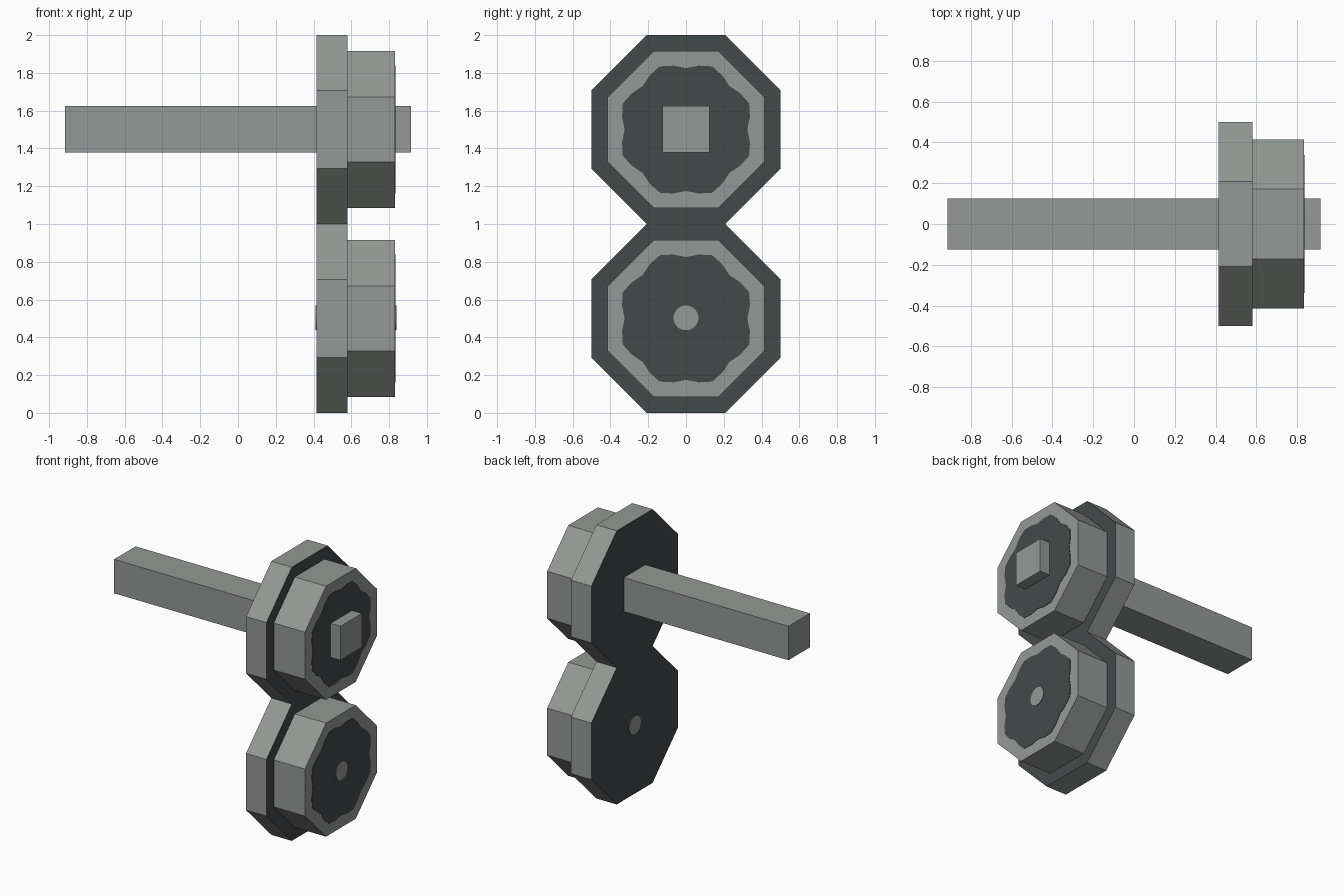
import bpy, bmesh, math

if "Cube" in bpy.data.objects:
    bpy.data.objects.remove(bpy.data.objects["Cube"])


def material(name, rgb):
    m = bpy.data.materials.new(name)
    m.diffuse_color = (*rgb, 1)
    m.use_nodes = True
    m.node_tree.nodes["Principled BSDF"].inputs["Base Color"].default_value = m.diffuse_color
    return m


grey = material("steel grey", (0.295, 0.318, 0.303))
dark = material("dark grey", (0.055, 0.066, 0.066))


def prism(name, radii, z, x0, x1, side, cap):
    """Prism along x; one radius per corner, corners spread evenly."""
    n = len(radii)
    bm = bmesh.new()
    rings = []
    for x in (x0, x1):
        ring = []
        for i, r in enumerate(radii):
            a = math.pi / 8 + math.tau * i / n
            ring.append(bm.verts.new((x, r * math.cos(a), z + r * math.sin(a))))
        rings.append(ring)
    a, b = rings
    bm.faces.new(a[::-1])
    bm.faces.new(b)
    for i in range(n):
        j = (i + 1) % n
        bm.faces.new((a[i], a[j], b[j], b[i]))
    bmesh.ops.recalc_face_normals(bm, faces=bm.faces)
    # End caps take the second colour
    for f in bm.faces:
        f.material_index = 1 if abs(f.normal.x) > 0.9 else 0
    me = bpy.data.meshes.new(name)
    bm.to_mesh(me)
    bm.free()
    me.materials.append(side)
    me.materials.append(cap)
    ob = bpy.data.objects.new(name, me)
    bpy.context.collection.objects.link(ob)
    return ob


def octagon(apothem):
    return [apothem / math.cos(math.pi / 8)] * 8


# Two wheels: wide flange, narrower tread and a scalloped dark hub plate
for label, z in (("lower", 0.5), ("upper", 1.5)):
    prism(label + "_flange", octagon(0.5), z, 0.415, 0.58, grey, dark)
    prism(label + "_tread", octagon(0.415), z, 0.58, 0.832, grey, grey)
    prism(label + "_hub_plate", [0.362, 0.345, 0.325, 0.345] * 8,
          z, 0.831, 0.835, dark, dark)

# Round pin ends on both sides of the lower wheel
for label, x0, x1 in (("inner", 0.411, 0.416), ("outer", 0.834, 0.839)):
    prism(label + "_pin", [0.066] * 24, 0.503, x0, x1, grey, grey)

# Square axle through the upper wheel
bpy.ops.mesh.primitive_cube_add(size=1, location=(0, 0, 1.502))
axle = bpy.context.object
axle.name = "axle"
axle.scale = (1.83, 0.248, 0.248)
axle.data.materials.append(grey)
